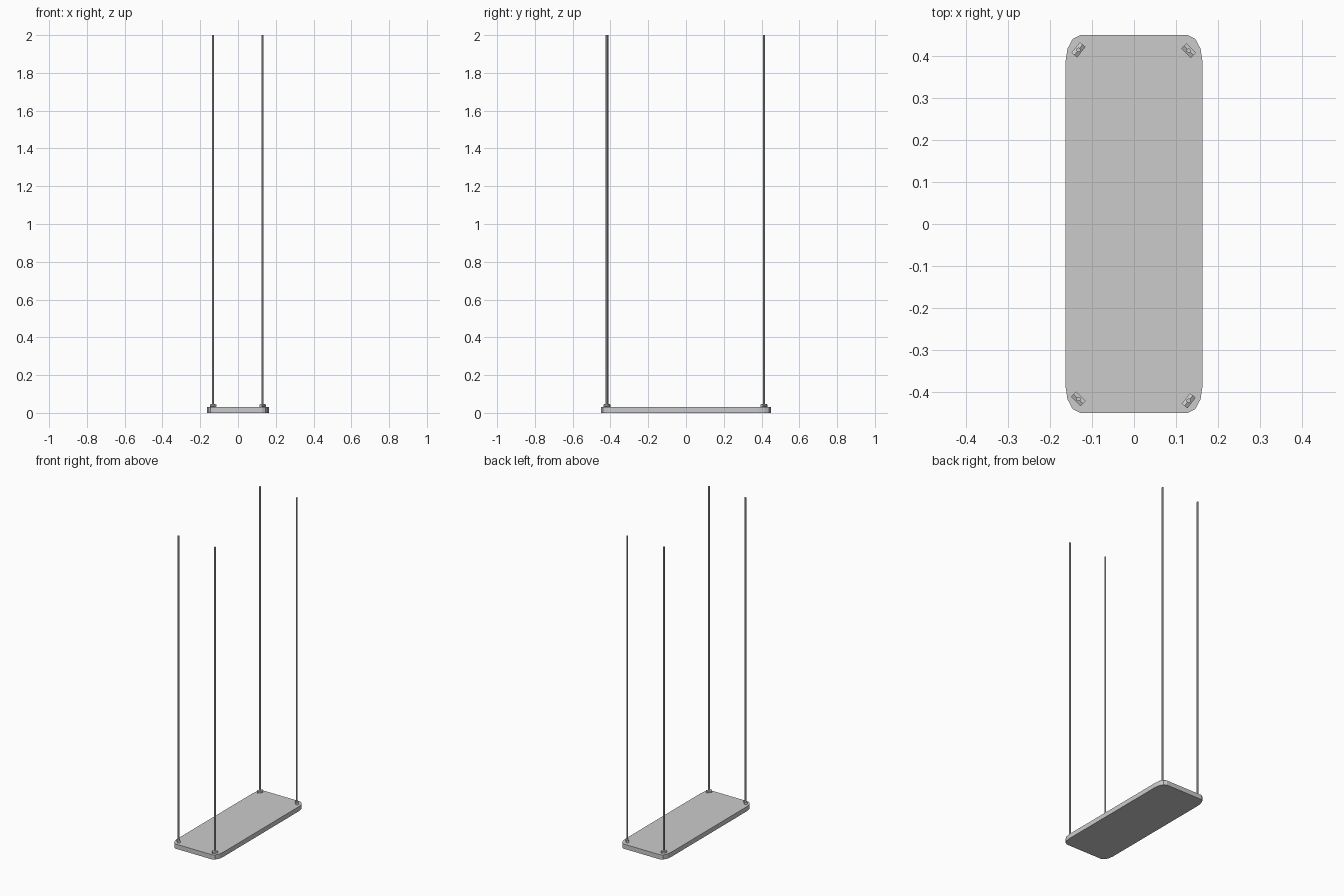
import bpy, bmesh, math
from mathutils import Matrix, Vector

cube = bpy.data.objects.get("Cube")
if cube:
    bpy.data.objects.remove(cube, do_unlink=True)

grey = bpy.data.materials.new("plain_grey")
grey.use_nodes = True
colour = (0.6, 0.6, 0.6, 1)
grey.diffuse_color = colour
grey.node_tree.nodes["Principled BSDF"].inputs["Base Color"].default_value = colour


def add_object(name, bm):
    bmesh.ops.recalc_face_normals(bm, faces=bm.faces)
    mesh = bpy.data.meshes.new(name)
    bm.to_mesh(mesh)
    bm.free()
    mesh.materials.append(grey)
    obj = bpy.data.objects.new(name, mesh)
    bpy.context.collection.objects.link(obj)
    return obj


def add_cylinder(name, radius, length, sides, matrix):
    bm = bmesh.new()
    bmesh.ops.create_cone(bm, cap_ends=True, segments=sides, radius1=radius,
                          radius2=radius, depth=length, matrix=matrix)
    return add_object(name, bm)


# Seat board: rectangle with faceted, slightly elongated corners
HALF_X, HALF_Y, THICK = 0.163, 0.449, 0.03
CORNER_X, CORNER_Y, STEPS = 0.035, 0.065, 3
bm = bmesh.new()
outline = []
for quarter, (sx, sy) in enumerate([(1, 1), (-1, 1), (-1, -1), (1, -1)]):
    for i in range(STEPS + 1):
        a = math.pi / 2 * (quarter + i / STEPS)
        outline.append(bm.verts.new((
            sx * (HALF_X - CORNER_X) + CORNER_X * math.cos(a),
            sy * (HALF_Y - CORNER_Y) + CORNER_Y * math.sin(a), 0)))
base = bm.faces.new(outline)
top = bmesh.ops.extrude_face_region(bm, geom=[base], use_keep_orig=True)
bmesh.ops.translate(bm, vec=(0, 0, THICK),
                    verts=[v for v in top["geom"] if isinstance(v, bmesh.types.BMVert)])
add_object("seat_board", bm)

# Four ropes, each with a knot lying across its corner
corners = {
    "front_left": (0.13, -0.42), "front_right": (-0.132, -0.416),
    "back_left": (0.13, 0.412), "back_right": (-0.132, 0.414),
}
for name, (x, y) in corners.items():
    height = 2 - THICK
    add_cylinder(name + "_rope", 0.0055, height, 6,
                 Matrix.Translation((x, y, THICK + height / 2)))
    tilt = math.radians(52 if x * y < 0 else -45)
    direction = Vector((math.cos(tilt), math.sin(tilt), 0))
    turn = direction.to_track_quat("Z", "Y").to_matrix().to_4x4()
    add_cylinder(name + "_knot", 0.010, 0.032, 6,
                 Matrix.Translation((x, y, THICK + 0.008)) @ turn)
